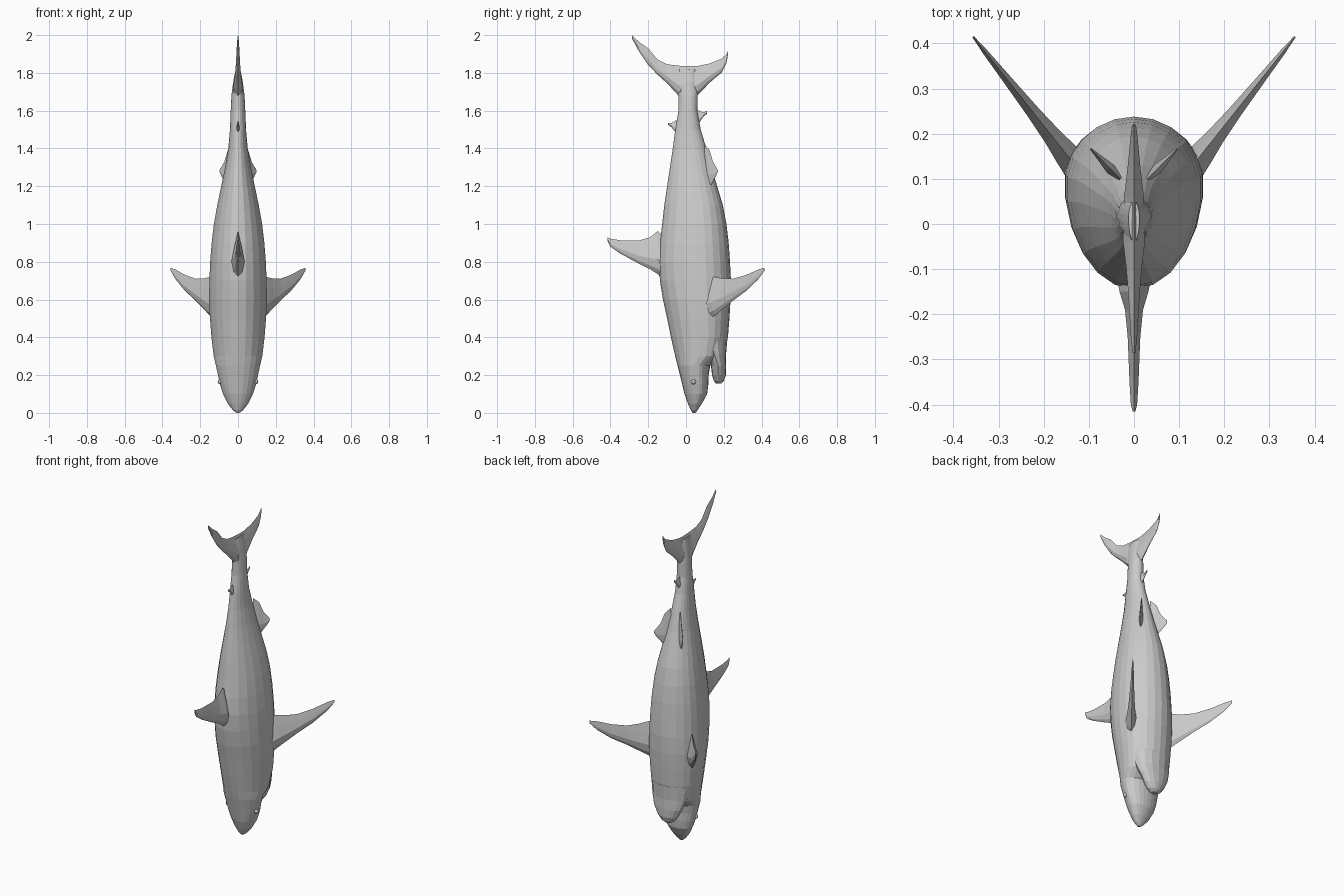
import bpy, bmesh, math
from mathutils import Vector

skin = bpy.data.materials.new("grey skin")
skin.diffuse_color = (0.6, 0.6, 0.6, 1)


def loft(name, rings):
    """Skin a list of equal closed rings and cap both ends."""
    bm = bmesh.new()
    loops = [[bm.verts.new(p) for p in ring] for ring in rings]
    n = len(loops[0])
    for a, b in zip(loops, loops[1:]):
        for i in range(n):
            j = (i + 1) % n
            bm.faces.new((a[i], a[j], b[j], b[i]))
    bm.faces.new(loops[0][::-1])
    bm.faces.new(loops[-1])
    bmesh.ops.recalc_face_normals(bm, faces=bm.faces)
    mesh = bpy.data.meshes.new(name)
    bm.to_mesh(mesh)
    bm.free()
    mesh.materials.append(skin)
    obj = bpy.data.objects.new(name, mesh)
    bpy.context.collection.objects.link(obj)
    return obj


def egg_ring(z, back, belly, half_width, sides=22, widest=0.6):
    """Egg-shaped cross-section, widest nearer the belly."""
    mid = back + (belly - back) * widest
    ring = []
    for i in range(sides):
        a = 2 * math.pi * i / sides
        c = math.cos(a)
        depth = (belly - mid) if c > 0 else (mid - back)
        ring.append((half_width * math.sin(a), mid + depth * c, z))
    return ring


def fin(name, root, span, stations):
    """Blade with lens sections; stations are (reach, lead z, trail z, half thickness)."""
    root, span = Vector(root), Vector(span).normalized()
    normal = span.cross(Vector((0, 0, 1)))
    lens = [(0, 0), (0.12, 0.65), (0.35, 1), (0.7, 0.5), (1, 0),
            (0.7, -0.5), (0.35, -1), (0.12, -0.65)]
    rings = []
    for reach, lead, trail, thick in stations:
        base = root + span * reach
        rings.append([base + normal * thick * t + Vector((0, 0, lead + (trail - lead) * c))
                      for c, t in lens])
    return loft(name, rings)


# Body from nose to tail stalk: z, back y, belly y, half width
body = [(0, 0.035, 0.05, 0.008), (0.015, 0.025, 0.062, 0.028), (0.05, 0.01, 0.085, 0.055),
        (0.1, -0.008, 0.112, 0.08), (0.15, -0.02, 0.118, 0.096), (0.2, -0.032, 0.12, 0.107),
        (0.25, -0.045, 0.128, 0.118), (0.3, -0.057, 0.19, 0.13), (0.4, -0.08, 0.222, 0.142),
        (0.5, -0.1, 0.23, 0.15), (0.6, -0.122, 0.236, 0.155), (0.7, -0.138, 0.238, 0.153),
        (0.8, -0.144, 0.233, 0.149), (0.9, -0.138, 0.226, 0.141), (1.0, -0.126, 0.214, 0.129),
        (1.1, -0.115, 0.195, 0.111), (1.2, -0.1, 0.165, 0.09), (1.3, -0.085, 0.135, 0.069),
        (1.4, -0.07, 0.108, 0.052), (1.5, -0.057, 0.078, 0.043), (1.6, -0.04, 0.06, 0.039),
        (1.68, -0.04, 0.062, 0.035), (1.75, -0.05, 0.06, 0.026), (1.82, -0.04, 0.05, 0.012)]
loft("body", [egg_ring(*r) for r in body])

# Lower jaw, set apart from the snout by the open mouth
jaw = [(0.155, 0.158, 0.185, 0.018), (0.17, 0.147, 0.2, 0.042), (0.2, 0.138, 0.211, 0.066),
       (0.25, 0.132, 0.213, 0.092), (0.31, 0.1, 0.212, 0.112), (0.42, 0.05, 0.222, 0.13)]
loft("lower_jaw", [egg_ring(*r, sides=16, widest=0.45) for r in jaw])

# Fins on the centre line
fin("dorsal_fin", (0, 0, 0), (0, -1, 0),
    [(0.1, 0.68, 0.92, 0.042), (0.15, 0.735, 0.962, 0.032), (0.19, 0.76, 0.93, 0.02),
     (0.25, 0.79, 0.912, 0.014), (0.35, 0.845, 0.914, 0.01), (0.4, 0.88, 0.922, 0.007),
     (0.415, 0.91, 0.93, 0.003)])
fin("upper_tail_lobe", (0, 0, 0), (0, -1, 0),
    [(-0.03, 1.66, 1.835, 0.026), (0.04, 1.68, 1.838, 0.024), (0.1, 1.745, 1.846, 0.017),
     (0.15, 1.79, 1.87, 0.013), (0.2, 1.842, 1.93, 0.01), (0.25, 1.915, 1.965, 0.007),
     (0.286, 1.982, 2.0, 0.003)])
fin("lower_tail_lobe", (0, 0, 0), (0, 1, 0),
    [(-0.03, 1.66, 1.835, 0.026), (0.06, 1.68, 1.836, 0.022), (0.127, 1.75, 1.85, 0.014),
     (0.19, 1.803, 1.876, 0.008), (0.215, 1.855, 1.9, 0.005), (0.222, 1.895, 1.915, 0.002)])
fin("second_dorsal_fin", (0, 0, 0), (0, -1, 0),
    [(0.03, 1.455, 1.55, 0.014), (0.055, 1.485, 1.548, 0.009), (0.075, 1.51, 1.535, 0.006),
     (0.094, 1.525, 1.535, 0.002)])
fin("anal_fin", (0, 0, 0), (0, 1, 0),
    [(0.04, 1.5, 1.6, 0.014), (0.07, 1.535, 1.6, 0.009), (0.09, 1.565, 1.59, 0.006),
     (0.112, 1.585, 1.6, 0.002)])

# Paired fins and eyes
for side, label in ((1, "right"), (-1, "left")):
    fin(label + "_pectoral_fin", (side * 0.13, 0.13, 0), (side * 0.62, 0.78, 0),
        [(-0.03, 0.49, 0.72, 0.035), (0.03, 0.515, 0.72, 0.028), (0.08, 0.548, 0.712, 0.021),
         (0.15, 0.593, 0.71, 0.015), (0.24, 0.645, 0.73, 0.01), (0.32, 0.705, 0.758, 0.006),
         (0.364, 0.752, 0.768, 0.002)])
    fin(label + "_pelvic_fin", (side * 0.03, 0.1, 0), (side * 0.7, 0.71, 0),
        [(0, 1.17, 1.42, 0.014), (0.035, 1.19, 1.39, 0.011), (0.06, 1.225, 1.33, 0.007),
         (0.08, 1.25, 1.305, 0.004), (0.094, 1.272, 1.29, 0.002)])
    bpy.ops.mesh.primitive_uv_sphere_add(segments=10, ring_count=6, radius=0.014,
                                         location=(side * 0.094, 0.04, 0.165))
    eye = bpy.context.object
    eye.name = label + "_eye"
    eye.data.materials.append(skin)
